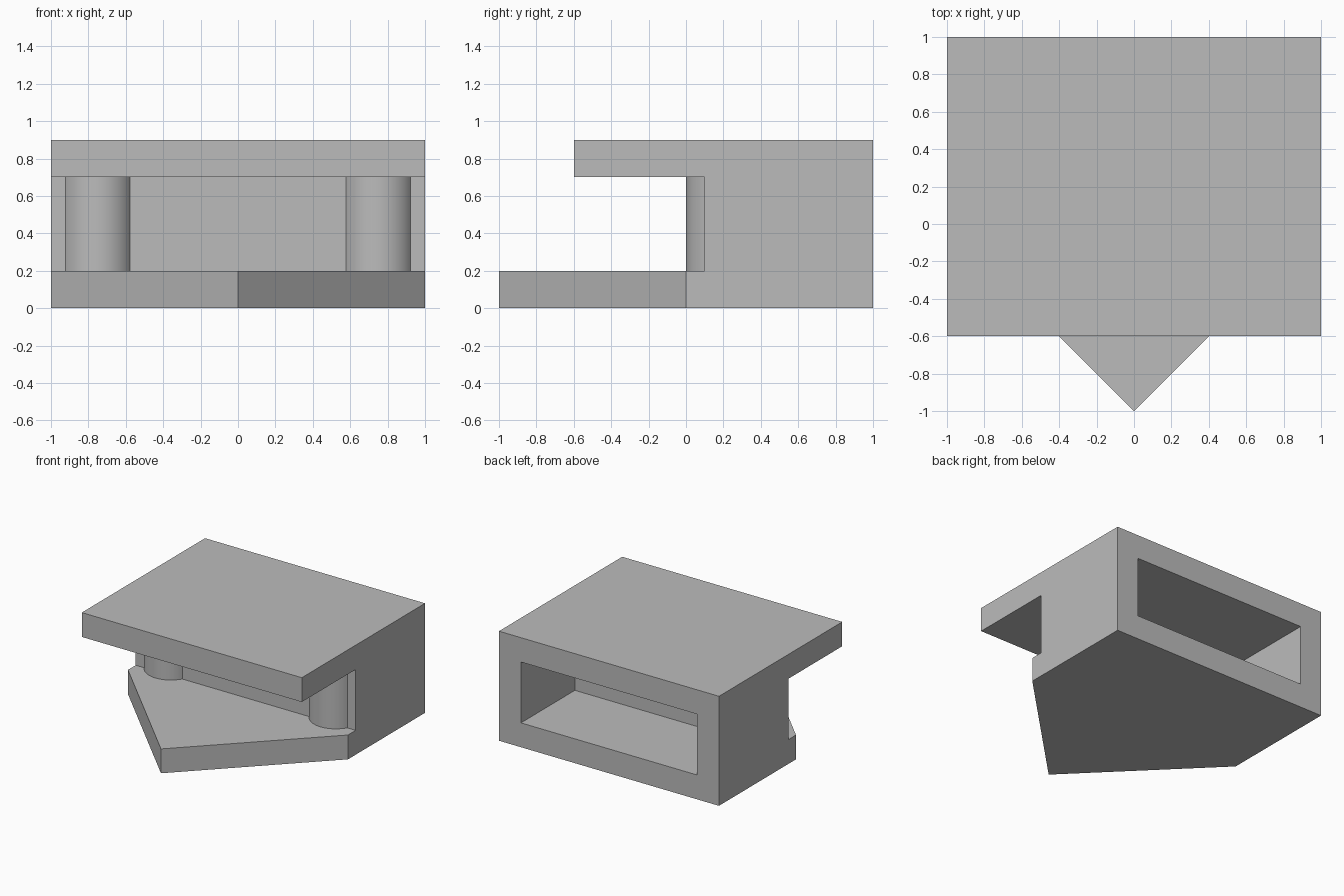
import bpy
import bmesh
from math import sin, cos, radians

cube = bpy.data.objects.get("Cube")
if cube:
    bpy.data.objects.remove(cube, do_unlink=True)

# Single plain grey finish
grey = bpy.data.materials.new("plain_grey")
grey.use_nodes = True
COLOUR = (0.5, 0.5, 0.5, 1.0)
grey.diffuse_color = COLOUR
grey.node_tree.nodes["Principled BSDF"].inputs["Base Color"].default_value = COLOUR


def prism(name, outline, bottom, top, capped=True):
    """Extrude a counter-clockwise plan outline between two heights."""
    bm = bmesh.new()
    low = [bm.verts.new((x, y, bottom)) for x, y in outline]
    high = [bm.verts.new((x, y, top)) for x, y in outline]
    count = len(outline)
    for i in range(count):
        j = (i + 1) % count
        bm.faces.new((low[i], low[j], high[j], high[i]))
    if capped:
        bm.faces.new(low[::-1])
        bm.faces.new(high)
    mesh = bpy.data.meshes.new(name)
    bm.to_mesh(mesh)
    bm.free()
    mesh.materials.append(grey)
    obj = bpy.data.objects.new(name, mesh)
    bpy.context.collection.objects.link(obj)
    return obj


def column_arc(cx, cy=0.2, radius=0.2, steps=24):
    """Front bulge of a rounded column, running from -x to +x."""
    angles = [radians(-150 + 120 * i / steps) for i in range(steps + 1)]
    return [(cx + radius * cos(a), cy + radius * sin(a)) for a in angles]


FLOOR, CEILING, TOP = 0.2, 0.7, 0.9

# Pointed base slab
prism("base", [(-1, 0), (0, -1), (1, 0), (1, 1), (-1, 1)], 0, FLOOR)

# Overhanging roof slab
prism("roof", [(-1, -0.6), (1, -0.6), (1, 1), (-1, 1)], CEILING, TOP)

# U-shaped walls with two rounded columns in front and an opening at the back
front = [(-1, 0.1)] + column_arc(-0.75) + column_arc(0.75) + [(1, 0.1)]
back = [(1, 1), (0.8, 1), (0.8, 0.3), (-0.8, 0.3), (-0.8, 1), (-1, 1)]
walls = prism("walls_and_columns", front + back, FLOOR, CEILING, capped=False)

bpy.ops.object.select_all(action="DESELECT")
walls.select_set(True)
bpy.context.view_layer.objects.active = walls
bpy.ops.object.shade_smooth_by_angle(angle=radians(30))
